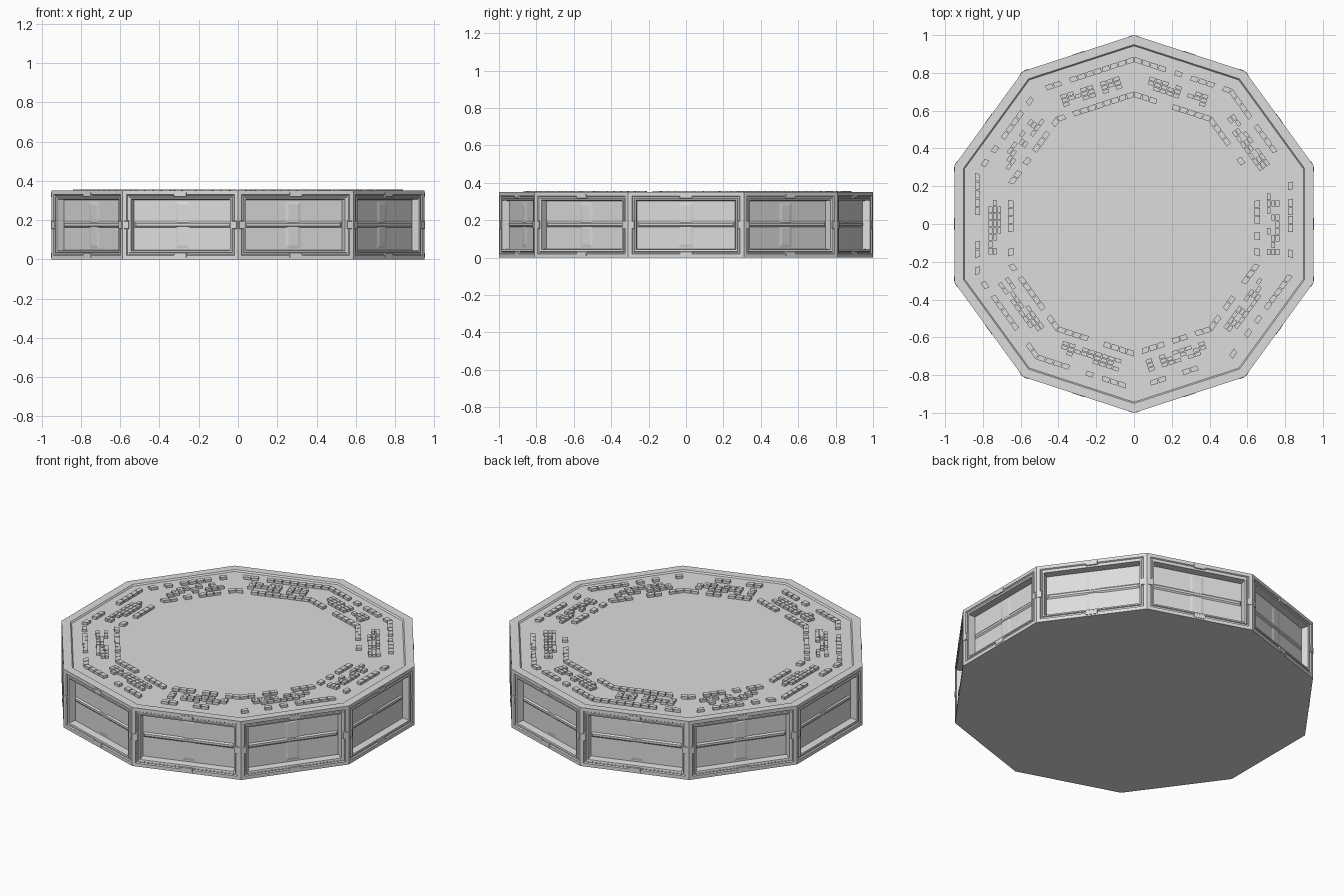
import bpy, bmesh, math, random
from mathutils import Matrix, Vector

SIDES = 10
APO = math.cos(math.pi / SIDES)      # centre to middle of a side
HALF = math.sin(math.pi / SIDES)     # half a side
TOP, FLOOR, STONE = 0.35, 0.342, 0.357
rng = random.Random(4)

cube = bpy.data.objects.get("Cube")
if cube:
    bpy.data.objects.remove(cube, do_unlink=True)

stone_grey = bpy.data.materials.new("stone grey")
stone_grey.use_nodes = True
colour = (0.72, 0.72, 0.72, 1)
stone_grey.diffuse_color = colour
stone_grey.node_tree.nodes["Principled BSDF"].inputs["Base Color"].default_value = colour


def finish(name, bm):
    mesh = bpy.data.meshes.new(name)
    bm.to_mesh(mesh)
    bm.free()
    mesh.materials.append(stone_grey)
    obj = bpy.data.objects.new(name, mesh)
    bpy.context.collection.objects.link(obj)
    return obj


def turn(i):
    return Matrix.Rotation(i * math.tau / SIDES, 4, "Z")


def bridge(bm, a, b):
    n = len(a)
    for k in range(n):
        bm.faces.new((a[k], a[(k + 1) % n], b[(k + 1) % n], b[k]))


def wall_block(bm, m, u0, u1, z0, z1, back, front, taper):
    """Bevelled block standing out of a side wall."""
    loops = []
    for x, t in ((back, 0), (front, taper)):
        pts = ((u0 + t, z0 + t), (u1 - t, z0 + t), (u1 - t, z1 - t), (u0 + t, z1 - t))
        loops.append([bm.verts.new(m @ Vector((x, u, z))) for u, z in pts])
    bridge(bm, *loops)
    bm.faces.new(loops[1])


def paver(bm, m, x0, x1, low, high):
    """Flat stone on the deck; low and high give its span along the side at x0 and x1."""
    plan = ((x0, low[0]), (x1, low[1]), (x1, high[1]), (x0, high[0]))
    loops = [[bm.verts.new(m @ Vector((x, u, z))) for x, u in plan]
             for z in (FLOOR - 0.004, STONE)]
    bridge(bm, *loops)
    bm.faces.new(loops[1])


# Side walls: framed openings with stepped mouldings around a sunken panel
bm = bmesh.new()
frame_steps = [(0, 0), (0.02, 0), (0.024, 0.007), (0.031, 0.007),
               (0.034, 0.002), (0.043, 0.004), (0.047, 0.045)]
for i in range(SIDES):
    m, last = turn(i), None
    for inset, depth in frame_steps:
        u, z0, z1, x = HALF - inset, inset, TOP - inset, APO - depth
        loop = [bm.verts.new(m @ Vector((x, a, b)))
                for a, b in ((-u, z0), (u, z0), (u, z1), (-u, z1))]
        if last:
            bridge(bm, last, loop)
        last = loop
    bm.faces.new(last)
bmesh.ops.remove_doubles(bm, verts=bm.verts, dist=0.0001)
finish("framed_walls", bm)

# Low ribs crossing each panel
bm = bmesh.new()
for i in range(SIDES):
    m, back = turn(i), APO - 0.046
    wall_block(bm, m, -0.26, 0.26, 0.162, 0.192, back, back + 0.008, 0.009)
    wall_block(bm, m, -0.045, 0.045, 0.05, 0.30, back, back + 0.004, 0.02)
finish("panel_ribs", bm)

# Small joint pieces at the middle of every frame bar
bm = bmesh.new()
for i in range(SIDES):
    m, mid = turn(i), TOP / 2
    for z in (0.006, TOP - 0.034):
        wall_block(bm, m, -0.035, 0.035, z, z + 0.028, APO - 0.008, APO + 0.002, 0.003)
    for u in (-HALF + 0.004, HALF - 0.034):
        wall_block(bm, m, u, u + 0.03, mid - 0.022, mid + 0.022, APO - 0.008, APO + 0.002, 0.003)
finish("frame_joints", bm)

# Deck with a raised rim
bm = bmesh.new()
last = None
for r, z in ((1, TOP), (0.95, TOP), (0.943, FLOOR)):
    loop = [bm.verts.new(turn(i + 0.5) @ Vector((r, 0, z))) for i in range(SIDES)]
    if last:
        bridge(bm, last, loop)
    last = loop
bm.faces.new(last)
finish("rimmed_deck", bm)

# Underside
bm = bmesh.new()
bm.faces.new([bm.verts.new(turn(0.5 - i) @ Vector((1, 0, 0))) for i in range(SIDES)])
finish("underside", bm)

# Two borders of paving stones following the rim
for name, r0, r1, count in (("outer_border", 0.857, 0.885, 12), ("inner_border", 0.672, 0.702, 10)):
    bm = bmesh.new()
    for i in range(SIDES):
        for k in range(count):
            if rng.random() < 0.3:
                continue
            a, b = (2 * k / count - 1 + 0.01, 2 * (k + 1) / count - 1 - 0.01)
            paver(bm, turn(i), r0 * APO, r1 * APO,
                  (a * r0 * HALF, a * r1 * HALF), (b * r0 * HALF, b * r1 * HALF))
    finish(name + "_stones", bm)

# A broken grid of stones in the middle of each side of the deck
bm = bmesh.new()
columns, rows, width, depth = 9, 3, 0.33, 0.068
for i in range(SIDES):
    for c in range(columns):
        for r in range(rows):
            if rng.random() < 0.35:
                continue
            u = -width / 2 + c * width / columns
            x = 0.704 + r * depth / rows
            v = u + width / columns - 0.004
            paver(bm, turn(i), x, x + depth / rows - 0.003, (u, u), (v, v))
finish("deck_stone_grids", bm)
